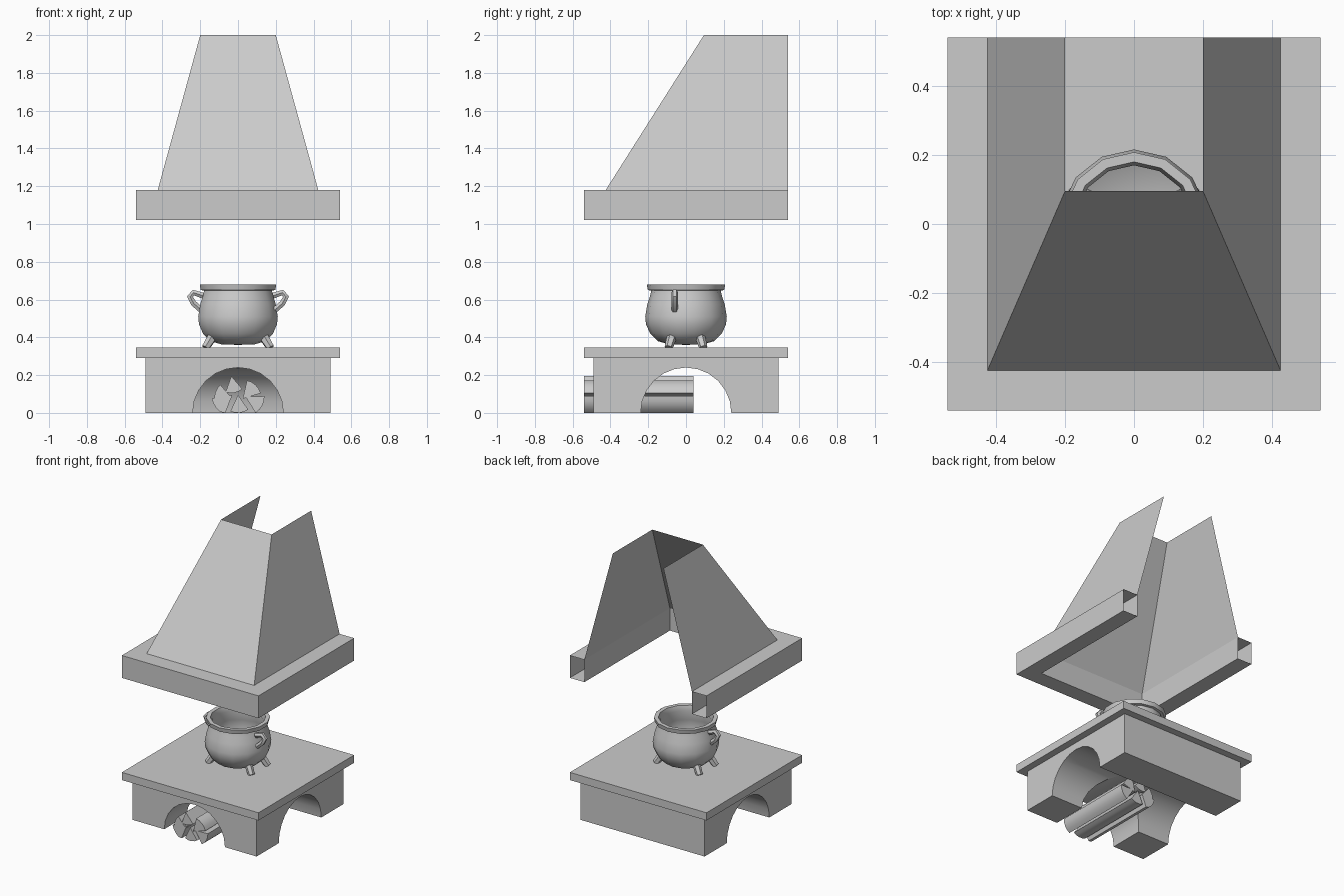
import bpy, bmesh, math
from mathutils import Vector

if "Cube" in bpy.data.objects:
    bpy.data.objects.remove(bpy.data.objects["Cube"])


def make(name, verts, faces, smooth=None):
    me = bpy.data.meshes.new(name)
    me.from_pydata(verts, [], faces)
    bm = bmesh.new()
    bm.from_mesh(me)
    bmesh.ops.remove_doubles(bm, verts=bm.verts, dist=1e-5)
    bmesh.ops.recalc_face_normals(bm, faces=bm.faces)
    bm.to_mesh(me)
    bm.free()
    ob = bpy.data.objects.new(name, me)
    bpy.context.collection.objects.link(ob)
    if smooth:
        shade(ob, smooth)
    return ob


def activate(ob):
    bpy.ops.object.select_all(action='DESELECT')
    ob.select_set(True)
    bpy.context.view_layer.objects.active = ob


def shade(ob, angle):
    activate(ob)
    bpy.ops.object.shade_smooth_by_angle(angle=math.radians(angle))


def box(name, half, z0, z1):
    bpy.ops.mesh.primitive_cube_add(size=1, location=(0, 0, (z0 + z1) / 2))
    ob = bpy.context.object
    ob.name = name
    ob.scale = (2 * half, 2 * half, z1 - z0)
    bpy.ops.object.transform_apply(location=True, rotation=False, scale=True)
    return ob


def rod(name, a, b, r1, r2, sides):
    a, b = Vector(a), Vector(b)
    bpy.ops.mesh.primitive_cone_add(vertices=sides, radius1=r1, radius2=r2,
                                    depth=(b - a).length, location=(a + b) / 2)
    ob = bpy.context.object
    ob.name = name
    ob.rotation_euler = (b - a).to_track_quat('Z', 'Y').to_euler()
    return ob


# Hearth base: block with a side-to-side tunnel and a front arch running into it
base = box("hearth_base", 0.49, 0, 0.29)
for a, b in (((-0.7, 0, 0), (0.7, 0, 0)), ((0, -0.7, 0), (0, 0.02, 0))):
    cutter = rod("arch_cutter", a, b, 0.24, 0.24, 24)
    cutter.hide_render = True
    mod = base.modifiers.new("arch", 'BOOLEAN')
    mod.operation, mod.object, mod.solver = 'DIFFERENCE', cutter, 'EXACT'
    activate(base)
    bpy.ops.object.modifier_apply(modifier=mod.name)
    bpy.data.objects.remove(cutter)
shade(base, 30)
box("hearth_slab", 0.54, 0.29, 0.345)

# Split logs: pie wedges (apex x, apex z, direction, radius)
for ax, az, d, r in ((-0.035, 0.195, -80, 0.09), (0.025, 0.075, 47, 0.1),
                     (0.04, 0.085, -28, 0.1), (0.0, 0.095, -85, 0.095),
                     (-0.03, 0.095, -140, 0.11), (-0.035, 0.08, 160, 0.09)):
    sec = [(ax, az)]
    for k in range(5):
        t = math.radians(d - 30 + 15 * k)
        sec.append((ax + r * math.cos(t), max(0, az + r * math.sin(t))))
    n = len(sec)
    verts = [(x, y, z) for y in (-0.54, 0.04) for x, z in sec]
    faces = [tuple(range(n)), tuple(range(n, 2 * n))]
    faces += [(i, (i + 1) % n, (i + 1) % n + n, i + n) for i in range(n)]
    make("split_log", verts, faces, 30)

# Cauldron: lathed profile, outside up to the lip then down the inside
profile = [(0.0, 0.36), (0.09, 0.363), (0.15, 0.38), (0.19, 0.42), (0.212, 0.47),
           (0.216, 0.51), (0.205, 0.575), (0.19, 0.62), (0.184, 0.648), (0.202, 0.65),
           (0.208, 0.68), (0.18, 0.68), (0.17, 0.645), (0.192, 0.57), (0.2, 0.5),
           (0.175, 0.42), (0.1, 0.382), (0.0, 0.378)]
S = 14
verts = [(r * math.sin(2 * math.pi * k / S), r * math.cos(2 * math.pi * k / S), z)
         for r, z in profile for k in range(S)]
faces = [(i * S + k, i * S + (k + 1) % S, (i + 1) * S + (k + 1) % S, (i + 1) * S + k)
         for i in range(1, len(profile) - 2) for k in range(S)]
last = (len(profile) - 1) * S
faces += [(0, S + (k + 1) % S, S + k) for k in range(S)]
faces += [(last, last - S + k, last - S + (k + 1) % S) for k in range(S)]
make("cauldron", verts, faces, 40)

# Cauldron feet
for sx in (-1, 1):
    for sy in (-1, 1):
        foot = rod("cauldron_foot", (sx * 0.172, sy * 0.092, 0.345),
                   (sx * 0.128, sy * 0.072, 0.415), 0.022, 0.028, 6)
        shade(foot, 40)

# Cauldron handles: bent tubes
for sx, y0 in ((-1, 0.0), (1, -0.06)):
    cu = bpy.data.curves.new("cauldron_handle", 'CURVE')
    cu.dimensions = '3D'
    cu.bevel_depth, cu.bevel_resolution, cu.use_fill_caps = 0.018, 1, True
    path = [(0.185, 0.62), (0.235, 0.637), (0.254, 0.615), (0.235, 0.58), (0.195, 0.545)]
    sp = cu.splines.new('POLY')
    sp.points.add(len(path) - 1)
    for p, (x, z) in zip(sp.points, path):
        p.co = (sx * x, y0, z, 1)
    ob = bpy.data.objects.new("cauldron_handle", cu)
    bpy.context.collection.objects.link(ob)
    activate(ob)
    bpy.ops.object.convert(target='MESH')
    shade(bpy.context.object, 40)

# Hood rim: hollow square channel around three sides, open at the back
I, O, B = 0.425, 0.54, 0.54
verts = []
for sx, front in ((1, 0), (1, 1), (-1, 1), (-1, 0)):
    for w, z in ((O, 1.02), (O, 1.18), (I, 1.18), (I, 1.02)):
        verts.append((sx * w, -w if front else B, z))
faces = [(4 * s + k, 4 * s + (k + 1) % 4, 4 * s + 4 + (k + 1) % 4, 4 * s + 4 + k)
         for s in range(3) for k in range(4)]
make("hood_rim", verts, faces)

# Hood panels: thin sheets tapering to the flue, open at the back
verts = [(I, B, 1.18), (I, -I, 1.18), (-I, -I, 1.18), (-I, B, 1.18),
         (0.2, B, 2), (0.2, 0.095, 2), (-0.2, 0.095, 2), (-0.2, B, 2)]
make("hood_panels", verts, [(i, i + 1, i + 5, i + 4) for i in range(3)])
